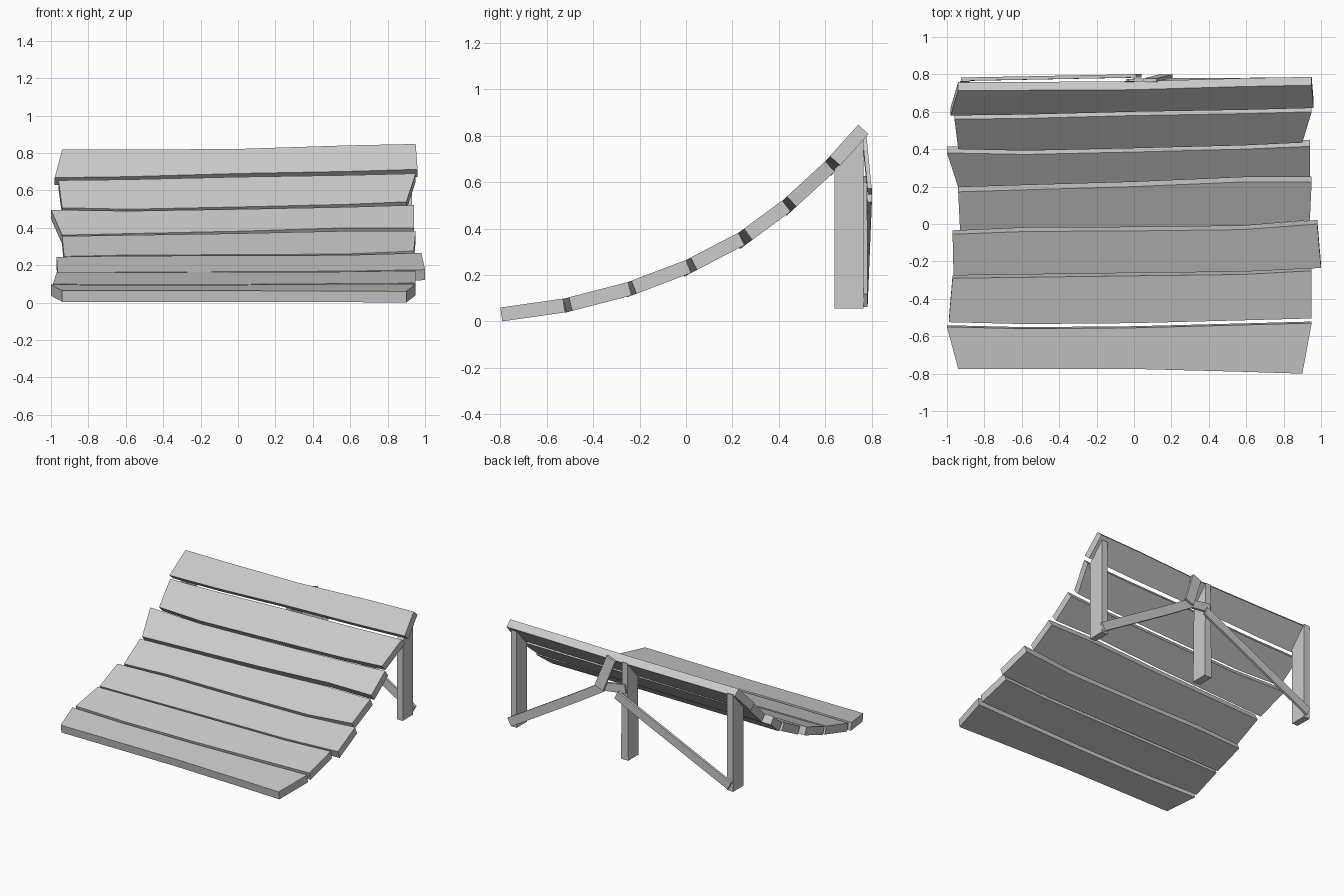
import bpy
from mathutils import Vector

if "Cube" in bpy.data.objects:
    bpy.data.objects.remove(bpy.data.objects["Cube"])


def add_mesh(name, verts, faces):
    me = bpy.data.meshes.new(name)
    me.from_pydata(verts, [], faces)
    me.update()
    ob = bpy.data.objects.new(name, me)
    bpy.context.collection.objects.link(ob)
    return ob


def loft(name, rings):
    """Solid with four-sided cross-sections joined in order."""
    verts = [p for r in rings for p in r]
    n = len(rings)
    faces = [(0, 1, 2, 3), tuple(4 * (n - 1) + k for k in (3, 2, 1, 0))]
    for i in range(n - 1):
        for k in range(4):
            a, b = 4 * i + k, 4 * i + (k + 1) % 4
            faces.append((a, a + 4, b + 4, b))
    return add_mesh(name, verts, faces)


# Ramp planks: side profile of the deck top, then for each plank the
# end x positions (front left/right, back left/right), back edge and gap
THICK = 0.06
profile = [(-.80, .06), (-.52, .10), (-.25, .17), (0, .265),
           (.23, .385), (.42, .525), (.60, .69), (.735, .84)]
planks = [
    ((-.94, .90, -1.0, .95), (-.55, -.56, -.555, -.54, -.53), .025),
    ((-.99, .95, -.97, .95), (-.29, -.285, -.277, -.27, -.25), .015),
    ((-.965, 1.0, -.97, .98), (-.055, -.04, -.037, -.03, 0), .02),
    ((-.93, .94, -.94, .95), (.172, .183, .20, .225, .225), .025),
    ((-.94, .94, -1.0, .94), (.38, .372, .385, .40, .415), .02),
    ((-.94, .90, -.96, .95), (.56, .565, .58, .59, .60), .02),
    ((-.98, .96, -.94, .95), (.715, .715, .718, .735, .742), 0),
]
front = (-.775, -.775, -.775, -.79, -.80)
for i, ((fl, fr, bl, br), back, gap) in enumerate(planks):
    (y0, z0), (y1, z1) = profile[i], profile[i + 1]
    slope = (z1 - z0) / (y1 - y0)
    down = Vector((0, slope, -1)).normalized() * THICK
    rings = []
    for xf, xb, yf, yb in zip((fl, -.58, 0, .58, fr), (bl, -.58, 0, .58, br), front, back):
        a = Vector((xf, yf, z0 + slope * (yf - y0)))
        b = Vector((xb, yb, z0 + slope * (yb - y0)))
        rings.append([a, b, b + down, a + down])
    loft(f"ramp_plank_{i + 1}", rings)
    front = [y + gap for y in back]


# Support posts, top cut along the underside of the ramp
def post(name, x0, x1, flare=0.0):
    loft(name, [[(x, .64, .055), (x, .765, .055), (t, .765, .79), (t, .64, .655)]
                for x, t in ((x0 - flare, x0), (x1 + flare, x1))])


post("right_post", .88, .93)
post("middle_post", -.045, 0, .008)
post("left_post", -.93, -.88)


# Braces on the back: flat boards following a path
def board(name, path, width, depth):
    pts = [Vector(p) for p in path]
    rings = []
    for i, p in enumerate(pts):
        d = pts[min(i + 1, len(pts) - 1)] - pts[max(i - 1, 0)]
        w = Vector((-d.z, 0, d.x)).normalized() * width / 2
        t = Vector((0, depth / 2, 0))
        rings.append([p - w - t, p + w - t, p + w + t, p - w + t])
    loft(name, rings)


board("left_brace", [(-.91, .774, .10), (.025, .792, .545)], .065, .018)
board("right_brace", [(.93, .774, .09), (.38, .772, .42), (.14, .770, .57), (-.035, .767, .595)],
      .065, .018)
board("brace_stub", [(.085, .768, .795), (.17, .791, .56)], .075, .018)
